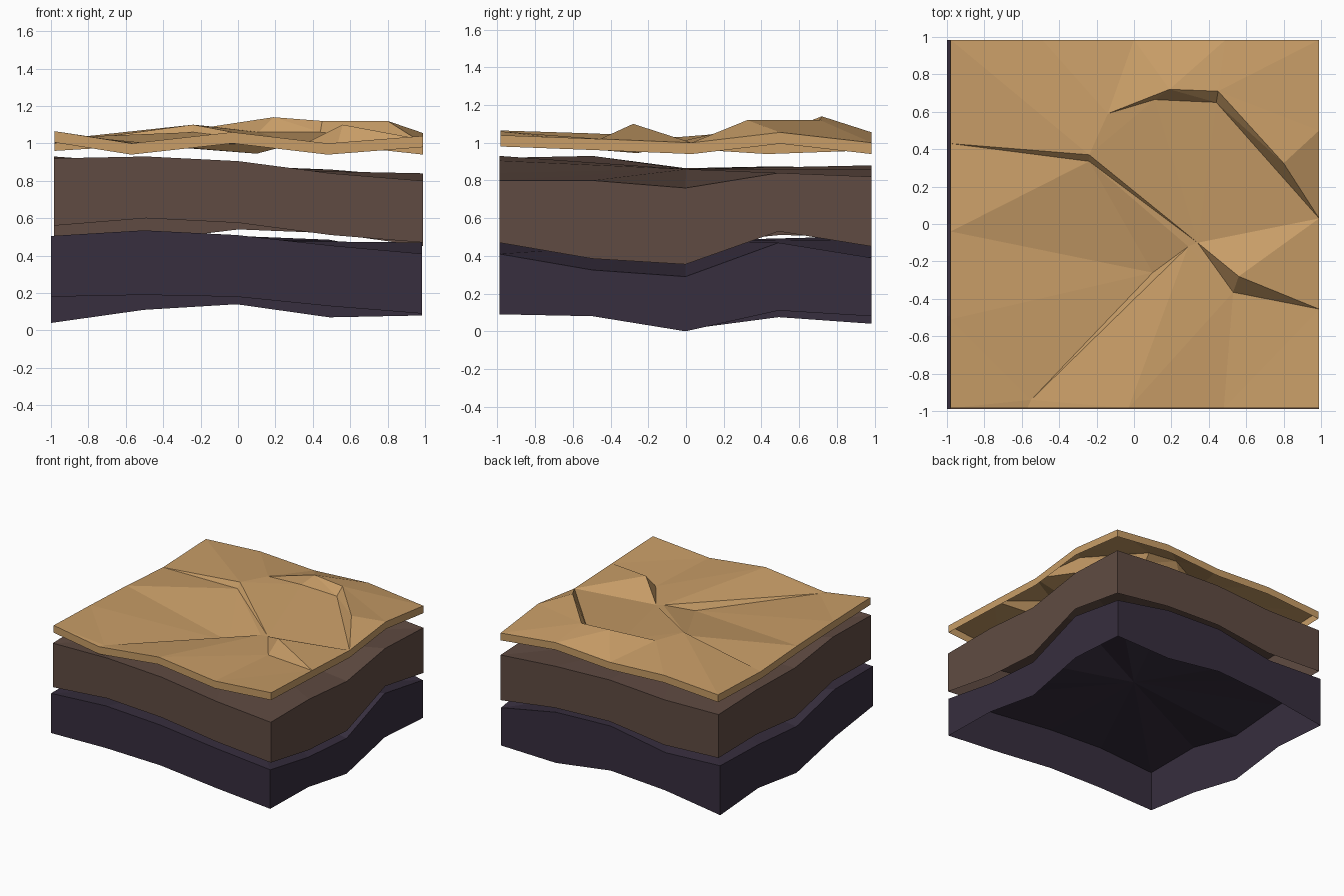
import bpy
from mathutils import Vector
from mathutils.geometry import delaunay_2d_cdt

if "Cube" in bpy.data.objects:
    bpy.data.objects.remove(bpy.data.objects["Cube"])


def material(name, rgb):
    m = bpy.data.materials.new(name)
    lin = [((c / 255 + 0.055) / 1.055) ** 2.4 for c in rgb]
    m.diffuse_color = (*lin, 1)
    m.use_nodes = True
    m.node_tree.nodes["Principled BSDF"].inputs["Base Color"].default_value = m.diffuse_color
    return m


def make(name, verts, faces, mat):
    me = bpy.data.meshes.new(name)
    me.from_pydata(verts, [], faces)
    me.materials.append(mat)
    me.validate()
    ob = bpy.data.objects.new(name, me)
    bpy.context.collection.objects.link(ob)
    return ob


def outline(x0, x1, y0, y1):
    """16 points round a square, anticlockwise from the front left corner."""
    c = [(x0, y0), (x1, y0), (x1, y1), (x0, y1)]
    pts = []
    for i in range(4):
        a, b = Vector(c[i]), Vector(c[(i + 1) % 4])
        pts += [a.lerp(b, t / 4) for t in range(4)]
    return pts


def skirt(n, offset):
    """Wall quads from ring 0..n-1 down to the ring starting at offset."""
    return [(offset + i, offset + (i + 1) % n, (i + 1) % n, i) for i in range(n)]


def block(name, rim, tops, bottoms, centre, mat):
    """Wavy slab, open underneath: wall plus a fan-shaped top."""
    n = len(rim)
    verts = [(p.x, p.y, z) for p, z in zip(rim, tops)]
    verts += [(p.x, p.y, z) for p, z in zip(rim, bottoms)]
    verts.append((0, 0, centre))
    faces = skirt(n, n) + [(i, (i + 1) % n, 2 * n) for i in range(n)]
    return make(name, verts, faces, mat)


sand = material("sand tan", (200, 157, 103))
soil = material("soil brown", (96, 75, 66))
rock = material("rock purple", (55, 46, 62))

# Lower two layers: heights run front, right, back, left
block("bedrock_layer", outline(-1.0, 0.985, -0.99, 0.985),
      [.505, .535, .51, .455, .41, .325, .29, .47, .39, .485, .505, .42, .445, .43, .39, .505],
      [.18, .19, .18, .13, .09, .08, 0, .11, .08, .07, .14, .11, .04, .075, .01, .115],
      .48, rock)
block("soil_layer", outline(-0.985, 0.99, -0.99, 0.985),
      [.92, .93, .905, .84, .80, .80, .76, .84, .82, .86, .88, .85, .86, .875, .865, .93],
      [.56, .60, .575, .51, .47, .385, .355, .53, .45, .52, .54, .48, .505, .51, .46, .57],
      .86, soil)

# Sand sheet: rim, then dune crests and the feet of their steep sides
L, R, F, B = -.98, .99, -.985, .985
rim = [(L, F, 1.065), (-.57, F, 1.0), (-.03, F, 1.06), (.48, F, 1.0), (R, F, 1.04),
       (R, -.455, 1.02), (R, .03, 1.0), (R, .5, 1.055), (R, B, 1.0),
       (.49, B, 1.055), (0, B, 1.025), (-.49, B, 1.05), (L, B, 1.02),
       (L, .43, 1.0), (L, -.04, 1.03), (L, -.51, 1.05)]
n = len(rim)
inner = [(-.24, .37, 1.10), (.29, -.12, .995), (.56, -.28, 1.10),    # 16-18 long crest
         (-.24, .335, 1.06), (.53, -.365, .99), (.34, -.10, .99),     # 19-21 its foot
         (-.14, .59, 1.09), (.19, .72, 1.14), (.45, .71, 1.12),       # 22-24 short crest
         (.80, .325, 1.12), (.11, .665, 1.06), (.44, .65, 1.06),      # 25-27 and foot
         (.10, -.26, .945), (-.55, -.94, 1.0)]                        # 28-29 crease
pts = rim + inner
edges = [(i, (i + 1) % n) for i in range(n)]
for path in [(13, 16, 21, 18, 5), (13, 19, 17, 20, 5), (17, 21),
             (22, 23, 24, 25, 6), (22, 26, 27, 6), (29, 28, 17), (29, 17),
             (14, 28), (14, 19), (21, 6), (12, 16)]:
    edges += list(zip(path, path[1:]))
co, _, tris, orig, _, _ = delaunay_2d_cdt([Vector(p[:2]) for p in pts], edges, [], 1, 1e-5)
heights = [pts[o[0]][2] if o else 1.03 for o in orig]
verts = [(c.x, c.y, z) for c, z in zip(co, heights)]
lookup = {o: i for i, os in enumerate(orig) for o in os}
faces = [tuple(f) for f in tris]
base = len(verts)
verts += [(x, y, z - .06) for x, y, z in rim]
for i in range(n):
    j = (i + 1) % n
    faces.append((base + i, base + j, lookup[j], lookup[i]))
make("sand_layer", verts, faces, sand)
